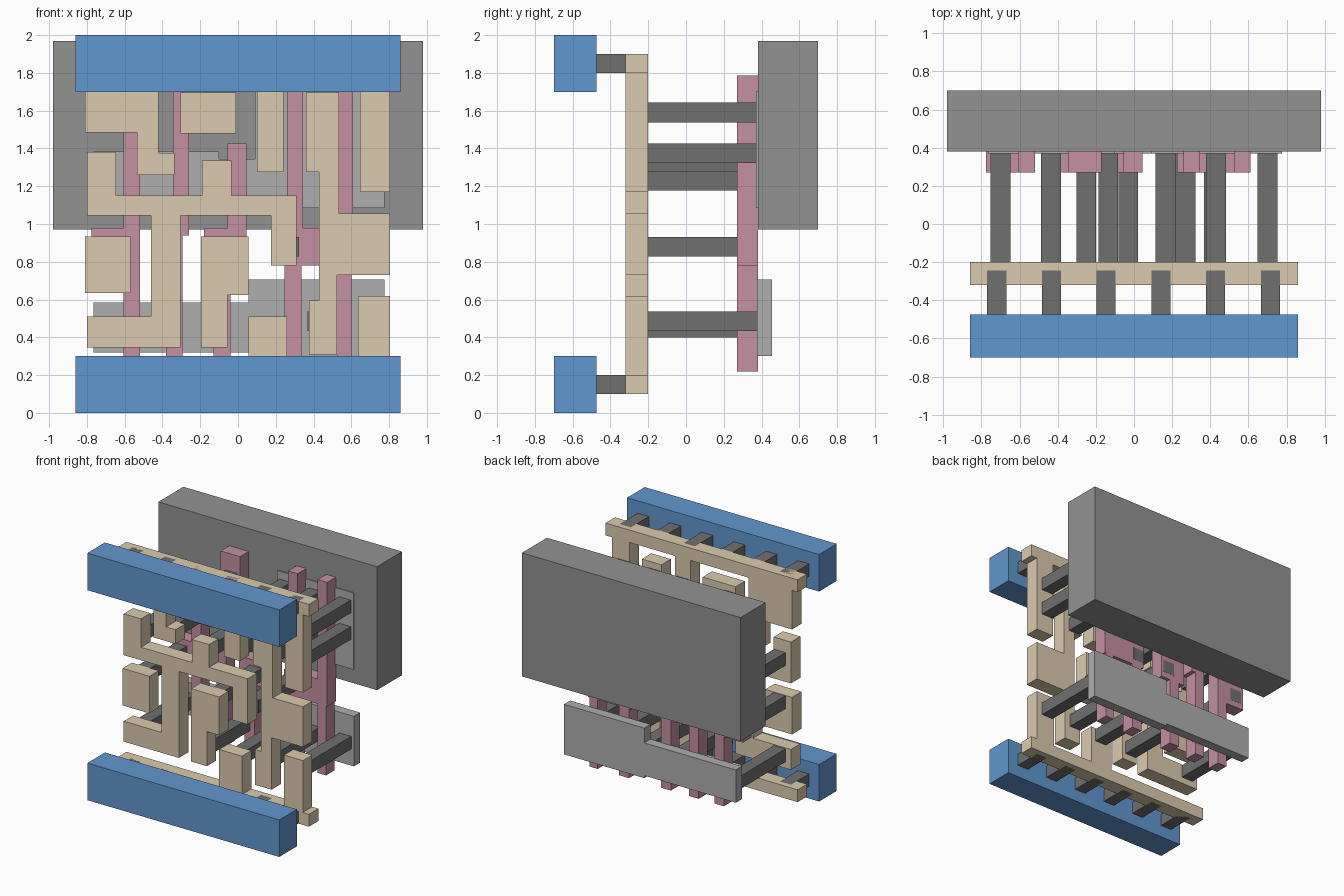
import bpy, bmesh

if "Cube" in bpy.data.objects:
    bpy.data.objects.remove(bpy.data.objects["Cube"])


def material(name, rgb):
    m = bpy.data.materials.new(name)
    m.diffuse_color = (*rgb, 1)
    m.use_nodes = True
    m.node_tree.nodes["Principled BSDF"].inputs["Base Color"].default_value = m.diffuse_color
    return m


BLUE = material("blue_metal", (0.12, 0.31, 0.62))
TAN = material("tan_metal", (0.72, 0.60, 0.42))
PINK = material("pink_gate", (0.56, 0.28, 0.36))
DARK = material("dark_plug", (0.16, 0.16, 0.16))
MID = material("grey_well", (0.29, 0.29, 0.29))
LIGHT = material("light_grey", (0.43, 0.43, 0.43))


def add_prism(bm, turns, y0, y1):
    """Right-angled outline given as alternating x, z turns, extruded along y."""
    xs, zs = turns[0::2], turns[1::2]
    n = len(xs)
    pts = []
    for i in range(n):
        pts += [(xs[i], zs[i]), (xs[(i + 1) % n], zs[i])]
    front = bm.faces.new([bm.verts.new((x, y0, z)) for x, z in pts])
    res = bmesh.ops.extrude_face_region(bm, geom=[front], use_keep_orig=True)
    moved = [v for v in res["geom"] if isinstance(v, bmesh.types.BMVert)]
    bmesh.ops.translate(bm, verts=moved, vec=(0, y1 - y0, 0))


def part(name, outlines, y0, y1, mat):
    bm = bmesh.new()
    for turns in outlines:
        add_prism(bm, turns, y0, y1)
    bmesh.ops.recalc_face_normals(bm, faces=bm.faces[:])
    me = bpy.data.meshes.new(name)
    bm.to_mesh(me)
    bm.free()
    me.materials.append(mat)
    ob = bpy.data.objects.new(name, me)
    bpy.context.collection.objects.link(ob)


def square(x, z, r=0.052):
    # two opposite corners are enough for a rectangle outline
    return [x - r, z - r, x + r, z + r]


# Front power bars
for name, z in (("lower_power_bar", 0), ("upper_power_bar", 1.7)):
    part(name, [[-0.86, z, 0.86, z + 0.3]], -0.70, -0.475, BLUE)

# Short plugs joining the bars to the tan rails
for name, z in (("lower_bar_plugs", 0.15), ("upper_bar_plugs", 1.85)):
    part(name, [square(-0.72 + 0.287 * i, z, 0.05) for i in range(6)],
         -0.475, -0.245, DARK)

# Tan wiring layer
WIRES = {
    "lower_rail": [-.86, .1, .86, .2, .805, .62, .635, .2, .26, .51, .055, .2],
    "upper_rail": [-.86, 1.9, .86, 1.8, .805, 1.17, .645, 1.8, .24, 1.275,
                   .10, 1.8, -.42, 1.375, -.335, 1.26, -.535, 1.485, -.81, 1.8],
    "cross_wire": [-.80, 1.38, -.645, 1.15, -.19, 1.335, -.035, 1.15, .31, .78,
                   .175, 1.045, -.305, .345, -.80, .51, -.46, 1.045],
    "output_wire": [.36, 1.695, .535, 1.055, .805, .73, .525, .31,
                    .375, .595, .43, 1.275],
    "top_input_pad": [-.305, 1.48, -.01, 1.695],
    "left_input_pad": [-.81, .635, -.57, .935],
    "middle_input_wire": [-.195, .935, .055, .625, -.055, .345],
}
for name, turns in WIRES.items():
    part(name, [turns], -0.32, -0.20, TAN)

# Long plugs from the wiring back to the gates and the grey plates
part("gate_plugs", [square(x, z) for x, z in
     [(-.25, 1.59), (-.70, .88), (-.03, .88), (.27, .88)]], -0.20, 0.381, DARK)
part("upper_plate_plugs", [square(x, z) for x, z in
     [(-.70, 1.23), (-.435, 1.32), (-.135, 1.23), (.165, 1.59), (.165, 1.33),
      (.43, 1.59), (.43, 1.33), (.70, 1.59), (.70, 1.375)]], -0.20, 0.375, DARK)
part("lower_plate_plugs", [square(x, z) for x, z in
     [(-.70, .45), (-.135, .45), (.165, .45), (.42, .485), (.70, .485)]],
     -0.20, 0.378, DARK)

# Pink gate strips
GATES = {
    "left_gate": [-.605, 1.52, -.52, .22, -.605, .78, -.775, .98],
    "second_gate": [-.345, 1.785, -.17, 1.5, -.26, .94, -.295, .22, -.38, 1.0],
    "middle_gate": [-.055, 1.425, .045, .78, -.04, .22, -.13, .78, -.18, .98],
    "double_gate": [.26, 1.785, .345, .98, .525, 1.785, .61, .78, .60, .22,
                    .525, .78, .335, .22, .245, .78, .225, .98],
}
for name, turns in GATES.items():
    part(name, [turns], 0.27, 0.38, PINK)

# Light grey plates behind the gates
part("lower_plate", [[-.765, .32, .055, .30, .775, .705, .055, .585]],
     0.375, 0.455, LIGHT)
part("upper_plate", [[-.765, 1.12, .09, 1.085, .775, 1.705, .09, 1.345, -.10, 1.385]],
     0.37, 0.455, LIGHT)

# Large grey block at the back
part("well_block", [[-0.98, 0.97, 0.98, 1.97]], 0.38, 0.70, MID)
